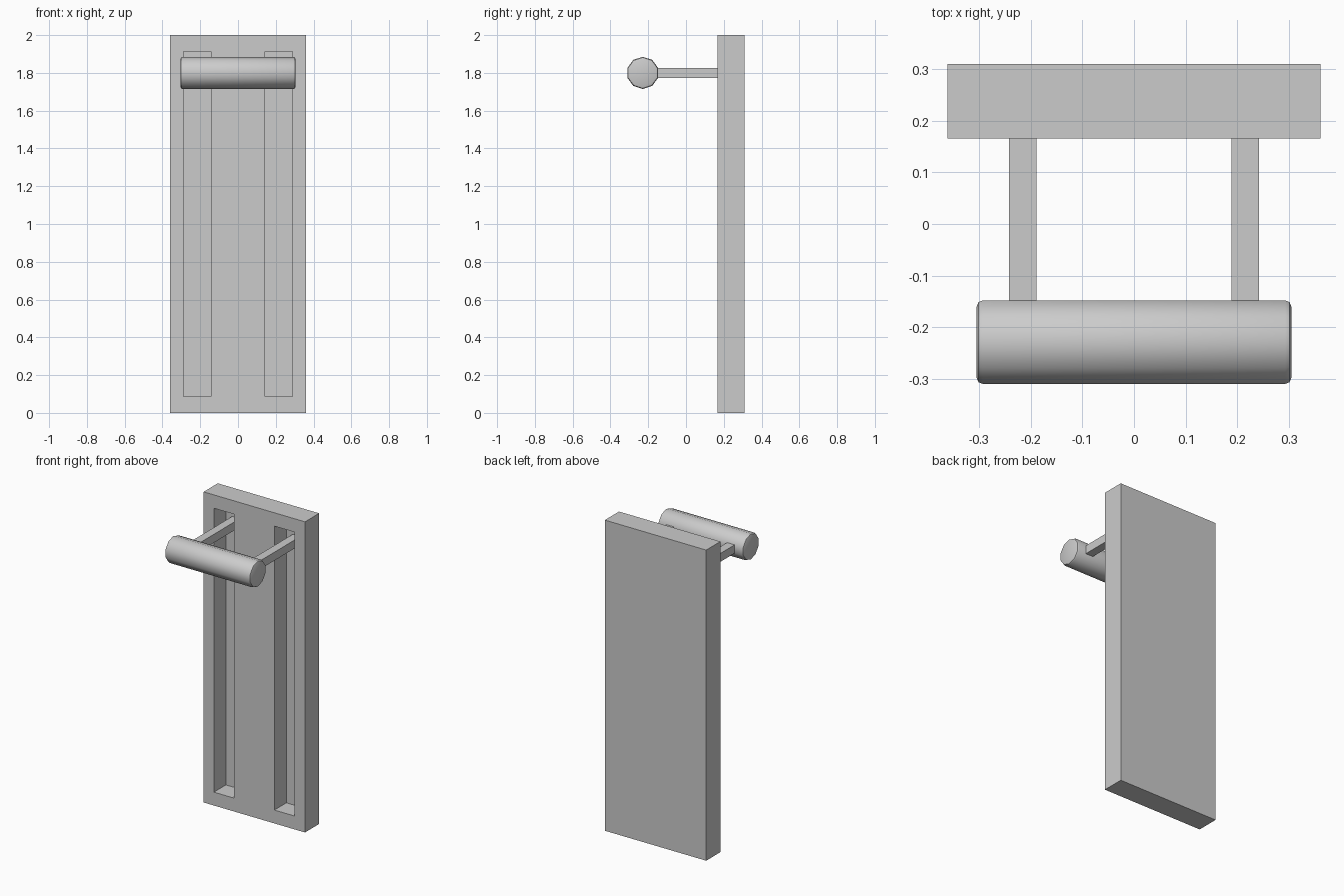
import bpy, bmesh
from math import pi, radians
from mathutils import Matrix

if "Cube" in bpy.data.objects:
    bpy.data.objects.remove(bpy.data.objects["Cube"])


def box(name, x0, x1, y0, y1, z0, z1):
    bm = bmesh.new()
    bmesh.ops.create_cube(bm, size=1)
    bmesh.ops.scale(bm, vec=(x1 - x0, y1 - y0, z1 - z0), verts=bm.verts)
    bmesh.ops.translate(bm, vec=((x0 + x1) / 2, (y0 + y1) / 2, (z0 + z1) / 2), verts=bm.verts)
    return finish(name, bm)


def finish(name, bm):
    bmesh.ops.recalc_face_normals(bm, faces=bm.faces)
    mesh = bpy.data.meshes.new(name)
    bm.to_mesh(mesh)
    bm.free()
    obj = bpy.data.objects.new(name, mesh)
    bpy.context.collection.objects.link(obj)
    return obj


def activate(obj):
    bpy.ops.object.select_all(action='DESELECT')
    obj.select_set(True)
    bpy.context.view_layer.objects.active = obj


FRONT, BACK, SLOT_BACK = 0.166, 0.31, 0.288
BAR_Y, BAR_Z, BAR_R = -0.229, 1.80, 0.0852

# Back panel with two long slots cut into its front
panel = box("back_panel", -0.361, 0.361, FRONT, BACK, 0, 2)
arms = []
for side, label in ((-1, "left"), (1, "right")):
    cx = side * 0.2155
    cutter = box("slot_cutter", cx - 0.0725, cx + 0.0725, FRONT - 0.1, SLOT_BACK, 0.086, 1.914)
    cutter.hide_render = True
    mod = panel.modifiers.new("slot", 'BOOLEAN')
    mod.operation = 'DIFFERENCE'
    mod.solver = 'EXACT'
    mod.object = cutter
    activate(panel)
    bpy.ops.object.modifier_apply(modifier=mod.name)
    bpy.data.objects.remove(cutter)

    # Arm running from the slot into the grip bar
    box(label + "_arm", cx - 0.027, cx + 0.027, BAR_Y + 0.04, SLOT_BACK,
        BAR_Z - 0.027, BAR_Z + 0.027)

# Ten-sided grip bar with softened ends, a corner pointing straight up
bm = bmesh.new()
bmesh.ops.create_cone(bm, cap_ends=True, segments=10, radius1=BAR_R, radius2=BAR_R, depth=0.61)
top = max(bm.verts, key=lambda v: (round(v.co.x, 4), -abs(v.co.y)))
if abs(top.co.y) > 1e-4:
    bmesh.ops.rotate(bm, cent=(0, 0, 0), matrix=Matrix.Rotation(pi / 10, 3, 'Z'), verts=bm.verts)
bmesh.ops.rotate(bm, cent=(0, 0, 0), matrix=Matrix.Rotation(pi / 2, 3, 'Y'), verts=bm.verts)
rims = [e for e in bm.edges if abs(e.verts[0].co.x - e.verts[1].co.x) < 0.01]
bmesh.ops.bevel(bm, geom=rims, offset=0.012, segments=2, profile=0.5, affect='EDGES')
bmesh.ops.translate(bm, vec=(0, BAR_Y, BAR_Z), verts=bm.verts)
bar = finish("grip_bar", bm)
activate(bar)
bpy.ops.object.shade_smooth_by_angle(angle=radians(42))
